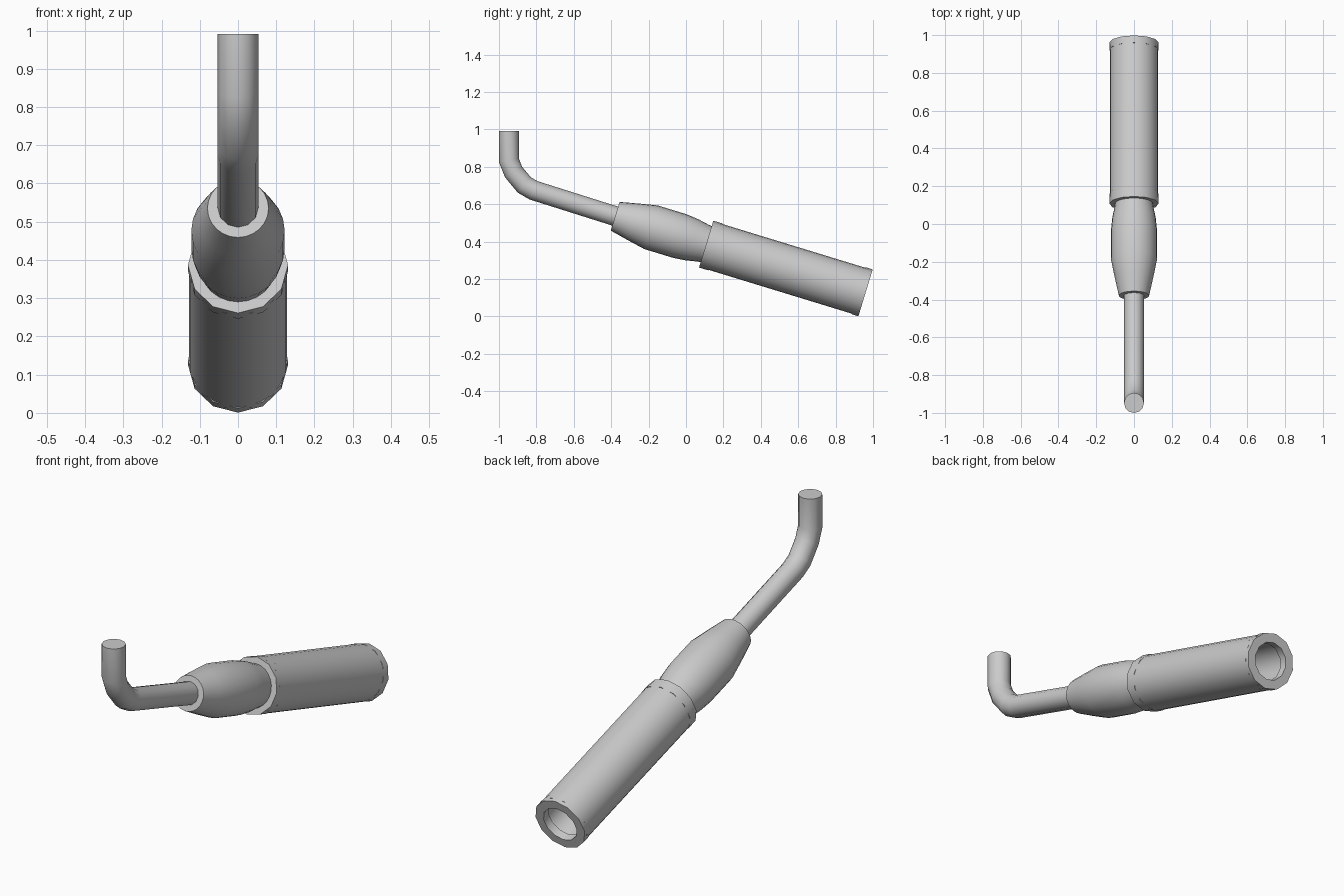
import bpy, bmesh
from math import sin, cos, pi, radians
from mathutils import Vector

if "Cube" in bpy.data.objects:
    bpy.data.objects.remove(bpy.data.objects["Cube"])

TILT = radians(17)
AXIS = Vector((0, -cos(TILT), sin(TILT)))    # handle axis, tail to tip
UP = Vector((0, sin(TILT), cos(TILT)))       # square to the axis
TAIL = Vector((0, 0.96, 0.126))


def skin(name, rings, sides, hollow=False):
    """Join rings of (centre, up vector, radius); hollow closes the loop, else the ends are capped."""
    bm = bmesh.new()
    loops = []
    for centre, up, r in rings:
        loops.append([bm.verts.new(centre + up * (r * cos(2 * pi * i / sides))
                                   + Vector((r * sin(2 * pi * i / sides), 0, 0)))
                      for i in range(sides)])
    pairs = list(zip(loops, loops[1:]))
    if hollow:
        pairs.append((loops[-1], loops[0]))
    else:
        bm.faces.new(loops[0])
        bm.faces.new(loops[-1])
    for a, b in pairs:
        for i in range(sides):
            j = (i + 1) % sides
            bm.faces.new((a[i], a[j], b[j], b[i]))
    bmesh.ops.recalc_face_normals(bm, faces=bm.faces)
    mesh = bpy.data.meshes.new(name)
    bm.to_mesh(mesh)
    bm.free()
    obj = bpy.data.objects.new(name, mesh)
    bpy.context.collection.objects.link(obj)
    bpy.ops.object.select_all(action='DESELECT')
    obj.select_set(True)
    bpy.context.view_layer.objects.active = obj
    bpy.ops.object.shade_smooth_by_angle(angle=radians(40))
    return obj


def lathe(name, profile, sides, hollow=False):
    """Turn a profile of (distance along the axis, radius)."""
    return skin(name, [(TAIL + AXIS * s, UP, r) for s, r in profile], sides, hollow)


# Hollow handle with an open tail
lathe("handle", [(0.02, 0.128), (0.865, 0.128), (0.82, 0.093), (0.02, 0.093)], 24, True)
lathe("tail_ring", [(0, 0.131), (0.04, 0.131), (0.04, 0.088), (0, 0.088)], 12, True)

# Front collar and bulging nozzle
lathe("collar", [(0.839, 0.131), (0.891, 0.131)], 12)
lathe("nozzle", [(0.87, 0.098), (0.91, 0.103), (0.97, 0.115), (1.04, 0.122),
                 (1.20, 0.122), (1.30, 0.102), (1.40, 0.08)], 24)

# Bent rod, mitred at each bend
path = [Vector((0, y, z)) for y, z in
        [(-0.34, 0.524), (-0.815, 0.674), (-0.865, 0.703), (-0.922, 0.772),
         (-0.947, 0.835), (-0.947, 0.991)]]
rings = []
for i, p in enumerate(path):
    before = (p - path[max(i - 1, 0)]).normalized()
    after = (path[min(i + 1, len(path) - 1)] - p).normalized()
    d = (before + after).normalized()
    stretch = 1 / d.dot(after if after.length else before)
    rings.append((p, Vector((0, d.z, -d.y)) * stretch, 0.053))
skin("bent_rod", rings, 12)
